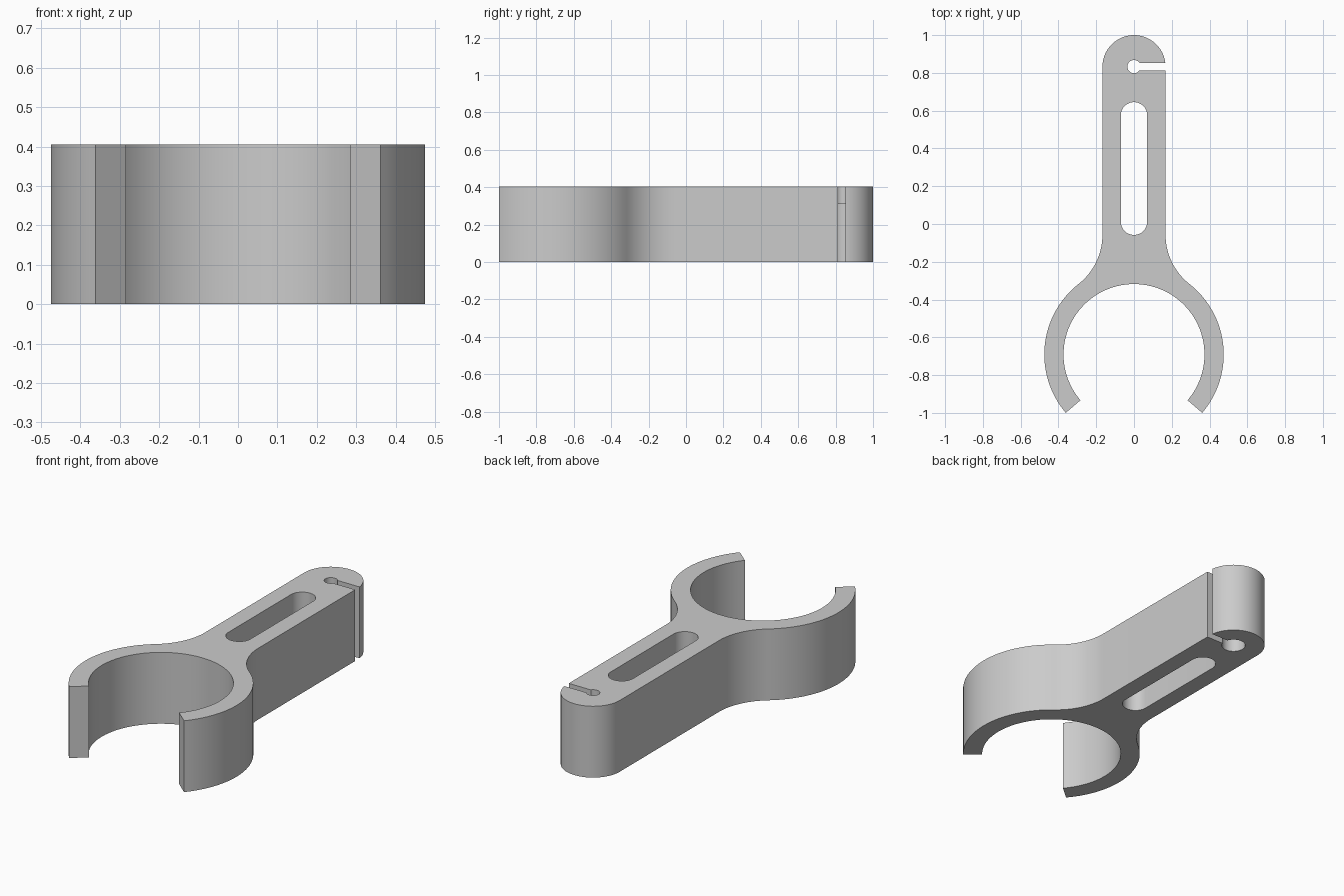
import bpy, bmesh
from math import cos, sin, pi, radians, acos, sqrt

cube = bpy.data.objects.get("Cube")
if cube:
    bpy.data.objects.remove(cube, do_unlink=True)

HEIGHT = 0.405
RING_Y, RING_OUT, RING_IN = -0.691, 0.475, 0.373
ARM_R, TIP_Y = 0.167, 0.833
FILLET_R = 0.333
GAP = radians(-40.5)

grey = bpy.data.materials.new("plain grey")
grey.use_nodes = True
colour = (0.6, 0.6, 0.6, 1)
grey.diffuse_color = colour
grey.node_tree.nodes["Principled BSDF"].inputs["Base Color"].default_value = colour


def arc(cx, cy, r, a0, a1, n):
    return [(cx + r * cos(a0 + (a1 - a0) * i / n),
             cy + r * sin(a0 + (a1 - a0) * i / n)) for i in range(n + 1)]


def prism(name, outline, z0, z1):
    """Extrude a closed counter-clockwise outline from z0 to z1."""
    bm = bmesh.new()
    face = bm.faces.new([bm.verts.new((x, y, z0)) for x, y in outline])
    ext = bmesh.ops.extrude_face_region(bm, geom=[face])
    top = [v for v in ext["geom"] if isinstance(v, bmesh.types.BMVert)]
    bmesh.ops.translate(bm, verts=top, vec=(0, 0, z1 - z0))
    bmesh.ops.recalc_face_normals(bm, faces=bm.faces)
    mesh = bpy.data.meshes.new(name)
    bm.to_mesh(mesh)
    bm.free()
    mesh.materials.append(grey)
    obj = bpy.data.objects.new(name, mesh)
    bpy.context.collection.objects.link(obj)
    return obj


# Right half of the outline: inner ring, jaw end, outer ring, fillet, arm, tip
reach = RING_OUT + FILLET_R
meet = acos((ARM_R + FILLET_R) / reach)
fillet_y = RING_Y + sqrt(reach ** 2 - (ARM_R + FILLET_R) ** 2)
half = arc(0, RING_Y, RING_IN, pi / 2, GAP, 40)
half += arc(0, RING_Y, RING_OUT, GAP, meet, 30)
half += arc(ARM_R + FILLET_R, fillet_y, FILLET_R, pi + meet, pi, 16)[1:]
half += arc(0, TIP_Y, ARM_R, 0, pi / 2, 20)
mirrored = [(-x, y) for x, y in half[-2:0:-1]]
body = prism("clip_body", half + mirrored, 0, HEIGHT)

# Openings: long slot, small top hole, wider bore from below, side slit
slot = arc(0, 0.575, 0.07, 0, pi, 24) + arc(0, 0.012, 0.07, pi, 2 * pi, 24)
hole = arc(0, TIP_Y, 0.035, 0, 2 * pi, 32)[:-1]
bore = arc(0, TIP_Y, 0.063, 0, 2 * pi, 40)[:-1]
slit = [(0, TIP_Y - 0.02), (0.3, TIP_Y - 0.02), (0.3, TIP_Y + 0.02), (0, TIP_Y + 0.02)]
cutters = [
    prism("slot_cutter", slot, -0.1, HEIGHT + 0.1),
    prism("hole_cutter", hole, 0.2, HEIGHT + 0.1),
    prism("bore_cutter", bore, -0.1, 0.31),
    prism("slit_cutter", slit, -0.15, HEIGHT + 0.15),
]
bpy.ops.object.select_all(action='DESELECT')
body.select_set(True)
bpy.context.view_layer.objects.active = body
for cutter in cutters:
    cutter.hide_render = True
    mod = body.modifiers.new(cutter.name, 'BOOLEAN')
    mod.operation = 'DIFFERENCE'
    mod.solver = 'EXACT'
    mod.object = cutter
    bpy.ops.object.modifier_apply(modifier=mod.name)
    bpy.data.objects.remove(cutter, do_unlink=True)

bpy.ops.object.shade_smooth_by_angle(angle=radians(30))
